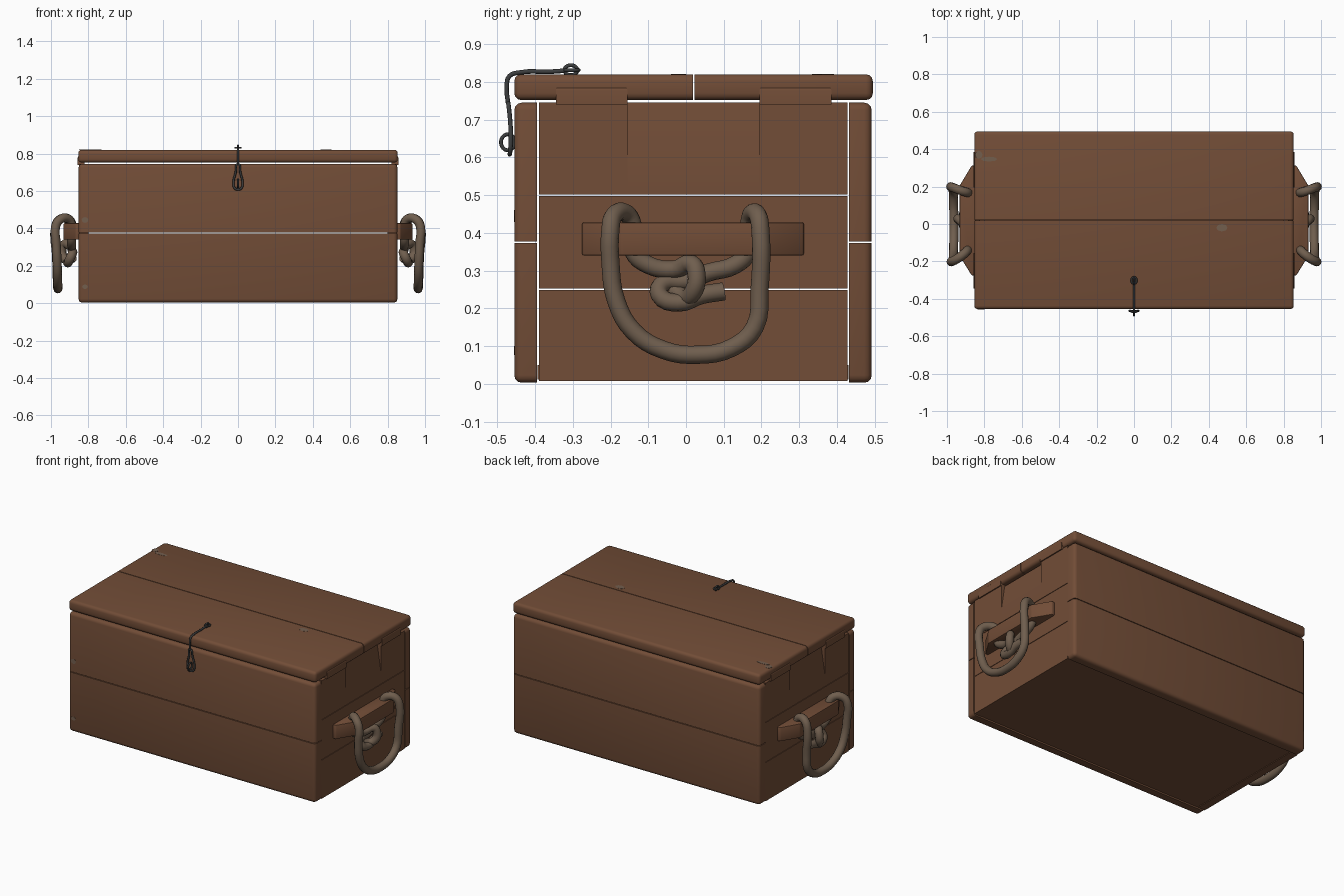
import bpy, bmesh, math
from mathutils import Vector

if "Cube" in bpy.data.objects:
    bpy.data.objects.remove(bpy.data.objects["Cube"])


def material(name, rgb):
    m = bpy.data.materials.new(name)
    m.diffuse_color = (*rgb, 1)
    m.use_nodes = True
    m.node_tree.nodes["Principled BSDF"].inputs["Base Color"].default_value = m.diffuse_color
    return m


WOOD = material("brown wood", (0.168, 0.074, 0.038))
ROPE = material("tan rope", (0.160, 0.112, 0.076))
IRON = material("dark iron", (0.045, 0.047, 0.048))
WORN = material("worn grey wood", (0.170, 0.112, 0.076))


def finish(name, bm, mat, angle=35):
    bmesh.ops.recalc_face_normals(bm, faces=bm.faces)
    me = bpy.data.meshes.new(name)
    bm.to_mesh(me)
    bm.free()
    me.materials.append(mat)
    ob = bpy.data.objects.new(name, me)
    bpy.context.collection.objects.link(ob)
    bpy.ops.object.select_all(action='DESELECT')
    ob.select_set(True)
    bpy.context.view_layer.objects.active = ob
    bpy.ops.object.shade_smooth_by_angle(angle=math.radians(angle))
    return ob


def board(name, lo, hi, round_by=0.0, rule=None, mat=WOOD):
    """Box from lo to hi; edges whose midpoint meets the rule are rounded."""
    bm = bmesh.new()
    bmesh.ops.create_cube(bm, size=1)
    for v in bm.verts:
        v.co = Vector([lo[i] + (v.co[i] + 0.5) * (hi[i] - lo[i]) for i in range(3)])
    if round_by:
        edges = [e for e in bm.edges
                 if rule is None or rule((e.verts[0].co + e.verts[1].co) / 2)]
        bmesh.ops.bevel(bm, geom=edges, offset=round_by, segments=3,
                        profile=0.5, affect='EDGES')
    return finish(name, bm, mat)


def prism(name, pts, direction, mat=WOOD, bevel=0.0):
    """Extrude a flat outline along a direction."""
    bm = bmesh.new()
    f = bm.faces.new([bm.verts.new(p) for p in pts])
    r = bmesh.ops.extrude_face_region(bm, geom=[f])
    for v in r["geom"]:
        if isinstance(v, bmesh.types.BMVert):
            v.co += Vector(direction)
    if bevel:
        bmesh.ops.bevel(bm, geom=bm.edges[:], offset=bevel, segments=2,
                        profile=0.5, affect='EDGES')
    return finish(name, bm, mat)


def tube(name, pts, radius, mat, closed=False, res=4, steps=4):
    cu = bpy.data.curves.new(name + "_path", 'CURVE')
    cu.dimensions = '3D'
    cu.bevel_depth, cu.bevel_resolution = radius, res
    cu.resolution_u, cu.use_fill_caps = steps, True
    sp = cu.splines.new('BEZIER')
    sp.bezier_points.add(len(pts) - 1)
    for b, p in zip(sp.bezier_points, pts):
        b.co = p
        b.handle_left_type = b.handle_right_type = 'AUTO'
    sp.use_cyclic_u = closed
    tmp = bpy.data.objects.new(name + "_tmp", cu)
    bpy.context.collection.objects.link(tmp)
    bpy.context.view_layer.update()
    me = bpy.data.meshes.new_from_object(tmp.evaluated_get(bpy.context.evaluated_depsgraph_get()))
    bpy.data.objects.remove(tmp)
    bm = bmesh.new()
    bm.from_mesh(me)
    bm.verts.ensure_lookup_table()
    finish(name, bm, mat, 50)


# Front and back planks, rounded only on the outer rim
for side, y0, y1 in (("front", -0.455, -0.395), ("back", 0.432, 0.492)):
    out = y0 if side == "front" else y1
    for part, z0, z1, rim in (("lower", 0.003, 0.373, 0.003), ("upper", 0.377, 0.745, 0.745)):
        board(f"{side}_{part}_plank", (-0.852, y0, z0), (0.852, y1, z1), 0.02,
              lambda c: (abs(c.y - out) < 1e-4 and (abs(c.z - rim) < 1e-4 or abs(c.x) > 0.8))
              or (abs(c.x) > 0.8 and abs(c.z - rim) < 1e-4))

# Floor
board("floor", (-0.81, -0.394, 0.012), (0.81, 0.431, 0.05))

# Lid planks, rounded all round except at the centre seam
for part, y0, y1 in (("front", -0.455, 0.018), ("back", 0.022, 0.495)):
    board(f"lid_{part}_plank", (-0.854, y0, 0.752), (0.854, y1, 0.82), 0.018,
          lambda c: abs(c.y - 0.02) > 0.01)

# Rope path for one side: knot tail, through the bar, outer loop, back to the knot
ROPE_PATH = [(0.905, 0.10, 0.245), (0.912, 0.04, 0.235), (0.91, -0.02, 0.215),
             (0.90, -0.07, 0.235), (0.885, -0.06, 0.267), (0.885, 0.0, 0.272),
             (0.89, 0.06, 0.295), (0.89, 0.13, 0.315), (0.89, 0.165, 0.35),
             (0.89, 0.168, 0.43), (0.915, 0.175, 0.452), (0.955, 0.19, 0.447),
             (0.975, 0.197, 0.41), (0.97, 0.195, 0.25), (0.967, 0.182, 0.15),
             (0.965, 0.12, 0.095), (0.963, 0.03, 0.077), (0.963, -0.06, 0.09),
             (0.965, -0.14, 0.14), (0.967, -0.185, 0.22), (0.972, -0.2, 0.32),
             (0.975, -0.2, 0.41), (0.955, -0.192, 0.445), (0.91, -0.16, 0.453),
             (0.89, -0.14, 0.42), (0.89, -0.14, 0.35), (0.89, -0.10, 0.315),
             (0.895, -0.03, 0.303), (0.925, 0.015, 0.318), (0.94, 0.028, 0.29),
             (0.937, 0.022, 0.25), (0.91, 0.0, 0.228), (0.88, -0.03, 0.245)]

for s, side in ((1, "right"), (-1, "left")):
    def span(x0, x1):
        return sorted((s * x0, s * x1))

    # End planks, with a sloped hand recess in the top one
    a, b = span(0.80, 0.85)
    for part, y0, y1, z0, z1 in (("lower", -0.39, 0.428, 0.008, 0.249),
                                 ("middle", -0.39, 0.428, 0.252, 0.498),
                                 ("top_front", -0.39, -0.155, 0.501, 0.745),
                                 ("top_back", 0.195, 0.428, 0.501, 0.745)):
        board(f"{side}_end_{part}_plank", (a, y0, z0), (b, y1, z1))
    prism(f"{side}_hand_recess",
          [(s * x, -0.155, z) for x, z in ((0.80, 0.501), (0.85, 0.501), (0.85, 0.58),
                                           (0.825, 0.745), (0.80, 0.745))], (0, 0.35, 0))
    # Tabs keyed into the lid
    a, b = span(0.82, 0.857)
    for part, y0, y1 in (("front", -0.345, -0.155), ("back", 0.195, 0.385)):
        board(f"{side}_{part}_tab", (a, y0, 0.74), (b, y1, 0.786), 0.008,
              lambda c: c.z > 0.78)

    # Handle bar and rope
    prism(f"{side}_handle_bar",
          [(s * x, y, 0.34) for x, y in ((0.845, -0.275), (0.868, -0.275), (0.932, -0.17),
                                         (0.932, 0.205), (0.868, 0.312), (0.845, 0.312))],
          (0, 0, 0.088), bevel=0.005)
    tube(f"{side}_rope_handle", [(s * x, y, z) for x, y, z in ROPE_PATH], 0.024, ROPE)


def ring(n, f):
    return [f(math.cos(2 * math.pi * i / n), math.sin(2 * math.pi * i / n)) for i in range(n)]


# Wire hook: straight run over the lid, then a teardrop loop down the front
tube("hook_shank", [(0, -0.318, 0.83), (0, -0.36, 0.827), (0, -0.44, 0.825),
                    (0, -0.468, 0.815), (0, -0.475, 0.79), (0, -0.471, 0.74)], 0.006, IRON, res=2)
tube("hook_loop", [(0, -0.471, 0.745), (0.012, -0.466, 0.70), (0.024, -0.464, 0.645),
                   (0.018, -0.466, 0.615), (0, -0.467, 0.608), (-0.018, -0.466, 0.615),
                   (-0.024, -0.464, 0.645), (-0.012, -0.466, 0.70)], 0.006, IRON, True, res=2)
tube("hook_eye", ring(8, lambda c, d: (0.014 * c, -0.302 + 0.018 * d, 0.831)), 0.005, IRON, True, res=2)
# Staples holding the hook
tube("lid_staple", ring(8, lambda c, d: (0, -0.305 + 0.017 * c, 0.831 + 0.013 * d)),
     0.005, IRON, True, res=2)
tube("front_staple", ring(8, lambda c, d: (0, -0.472 + 0.018 * c, 0.64 + 0.021 * d)),
     0.005, IRON, True, res=2)

# Worn spots
for i, (x, y, w, h) in enumerate(((0.47, -0.02, 0.03, 0.02), (-0.83, 0.37, 0.02, 0.022),
                                  (-0.775, 0.347, 0.045, 0.013))):
    prism(f"lid_worn_spot_{i}", ring(8, lambda c, d: (x + w * c, y + h * d, 0.819)),
          (0, 0, 0.002), WORN)
for i, (x, z, w, h) in enumerate(((-0.818, 0.445, 0.018, 0.016), (-0.818, 0.088, 0.016, 0.012))):
    prism(f"front_worn_spot_{i}", ring(8, lambda c, d: (x + w * c, -0.454, z + h * d)),
          (0, -0.002, 0), WORN)
